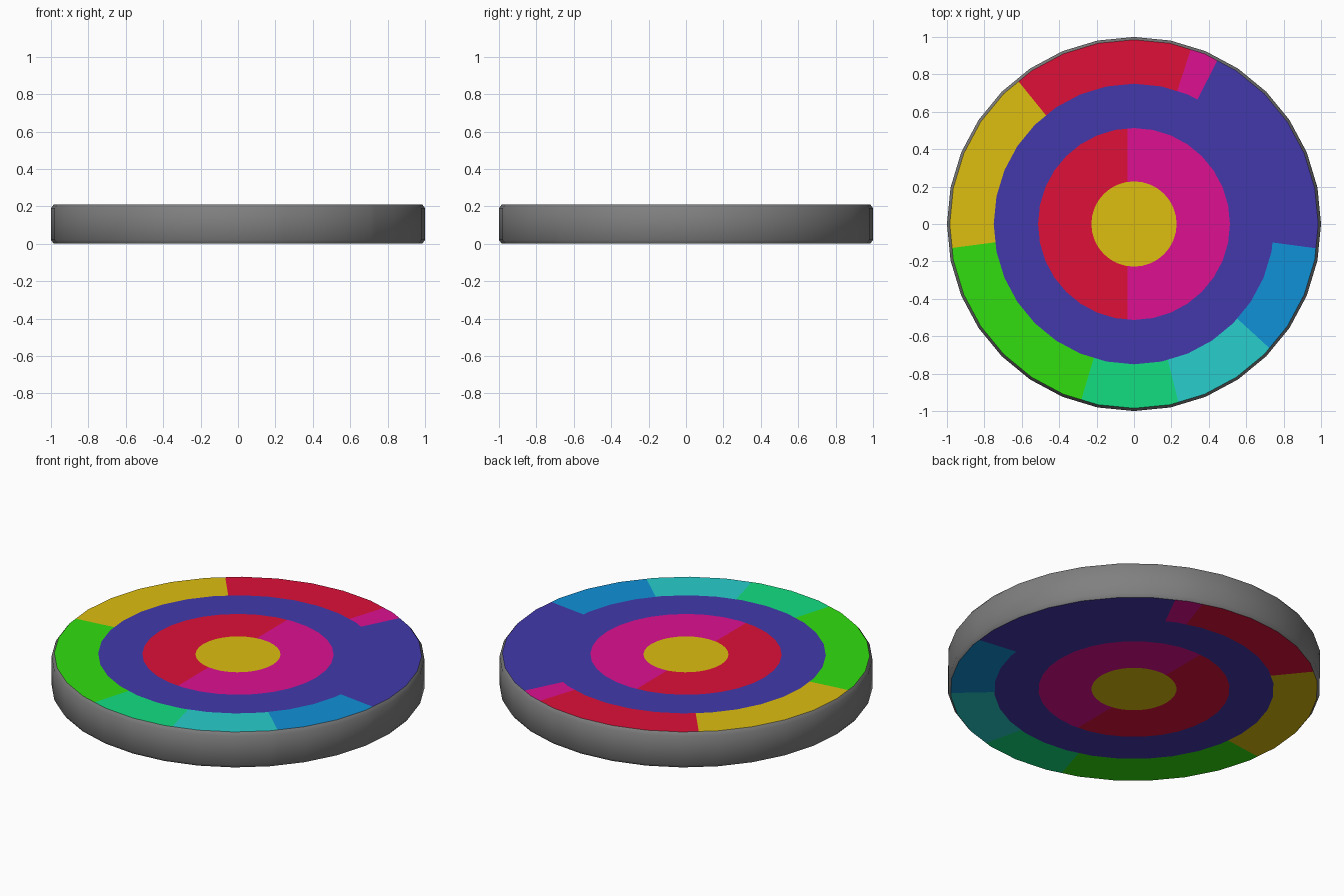
import bpy, bmesh, math

if "Cube" in bpy.data.objects:
    bpy.data.objects.remove(bpy.data.objects["Cube"])

SIDES = 32
HEIGHT = 0.21
SPLIT_X = -0.035                    # line dividing the red and magenta ring
STEP = 360 / SIDES


def srgb(r, g, b):
    def lin(c):
        c /= 255
        return c / 12.92 if c <= 0.04045 else ((c + 0.055) / 1.055) ** 2.4
    return (lin(r), lin(g), lin(b), 1)


COLOURS = {
    "grey": (128, 128, 128), "gold": (222, 190, 16), "red": (222, 16, 56),
    "magenta": (222, 16, 145), "indigo": (67, 57, 172), "green": (50, 222, 16),
    "mint": (18, 222, 128), "turquoise": (40, 206, 204), "sky": (16, 145, 215),
}
NAMES = list(COLOURS)

# Outer band: each colour runs up to the given angle in degrees
SECTORS = [(63, "indigo"), (72, "magenta"), (129, "red"), (187.5, "gold"),
           (253.3, "green"), (284, "mint"), (317.5, "turquoise"),
           (352.4, "sky"), (360, "indigo")]
ANGLES = sorted({i * STEP for i in range(SIDES)} | {a for a, _ in SECTORS if a < 360})


def point(radius, deg, z):
    # Point on a 32-sided outline, also for angles between its corners
    off = math.radians(deg % STEP - STEP / 2)
    r = radius * math.cos(math.pi / SIDES) / math.cos(off)
    a = math.radians(deg)
    return (r * math.cos(a), r * math.sin(a), z)


# Profile from bottom centre, round the softened rim, to top centre
face_radii = [0.228, 0.513, 0.75, 0.985]
profile = [(r, 0) for r in face_radii] + [(1, 0.02), (1, HEIGHT - 0.02)]
profile += [(r, HEIGHT) for r in reversed(face_radii)]

bm = bmesh.new()
loops = [[bm.verts.new(point(r, a, z)) for a in ANGLES] for r, z in profile]
n = len(ANGLES)
for lo, hi in zip(loops, loops[1:]):
    for i in range(n):
        j = (i + 1) % n
        bm.faces.new((lo[i], lo[j], hi[j], hi[i]))
bm.faces.new(list(reversed(loops[0])))
bm.faces.new(loops[-1])


def flat_radius(f):
    c = f.calc_center_median()
    return math.hypot(c.x, c.y)


# Cut the inner ring in two halves on both sides of the disc
ring = [f for f in bm.faces if face_radii[0] * 0.9 < flat_radius(f) < 0.5]
geom = ring + list({e for f in ring for e in f.edges}) + list({v for f in ring for v in f.verts})
bmesh.ops.bisect_plane(bm, geom=geom, plane_co=(SPLIT_X, 0, 0), plane_no=(1, 0, 0))
bmesh.ops.recalc_face_normals(bm, faces=bm.faces[:])


def colour_of(f):
    c = f.calc_center_median()
    r = math.hypot(c.x, c.y)
    if 0.005 < c.z < HEIGHT - 0.005:
        return "grey"
    if r < 0.15:
        return "gold"
    if r < 0.512:
        return "red" if c.x < SPLIT_X else "magenta"
    if r < 0.75:
        return "indigo"
    deg = math.degrees(math.atan2(c.y, c.x)) % 360
    return next(name for end, name in SECTORS if deg <= end)


for f in bm.faces:
    f.material_index = NAMES.index(colour_of(f))

mesh = bpy.data.meshes.new("painted_disc")
bm.to_mesh(mesh)
bm.free()
for name, rgb in COLOURS.items():
    m = bpy.data.materials.new(name)
    m.diffuse_color = srgb(*rgb)
    m.use_nodes = True
    m.node_tree.nodes["Principled BSDF"].inputs["Base Color"].default_value = m.diffuse_color
    mesh.materials.append(m)

disc = bpy.data.objects.new("painted_disc", mesh)
bpy.context.collection.objects.link(disc)
bpy.context.view_layer.objects.active = disc
disc.select_set(True)
bpy.ops.object.shade_smooth_by_angle(angle=math.radians(45))
